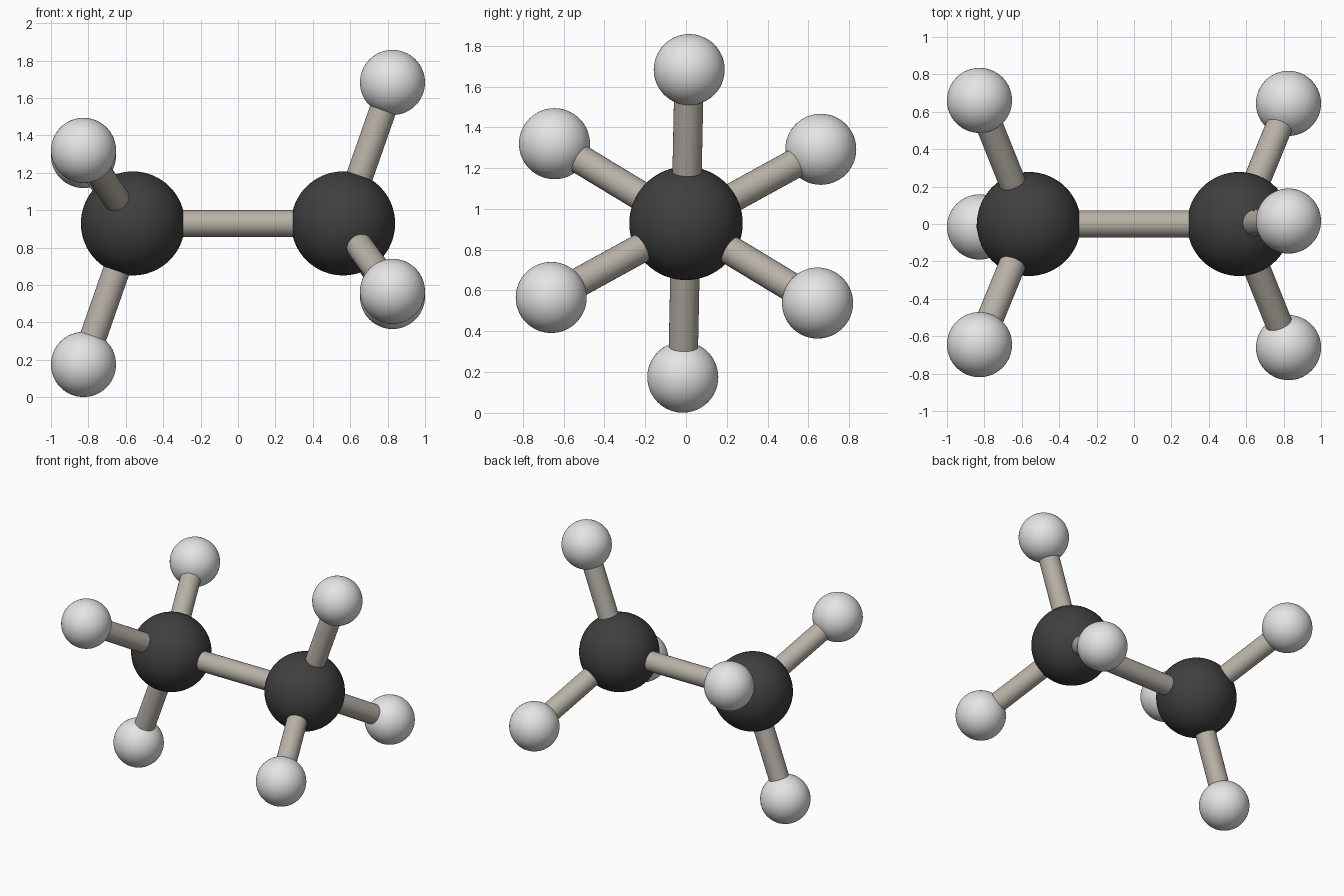
import bpy
import math
from mathutils import Vector

if "Cube" in bpy.data.objects:
    bpy.data.objects.remove(bpy.data.objects["Cube"])

CENTER_Z = 0.929
CARBON_X, CARBON_R = 0.562, 0.278
HYDROGEN_X, HYDROGEN_R = 0.826, 0.174
SPREAD, TWIST = 0.754, 1.2   # hydrogen distance from the axis, slight roll
BOND_R = 0.072


def material(name, rgb):
    m = bpy.data.materials.new(name)
    m.diffuse_color = (*rgb, 1.0)
    m.use_nodes = True
    m.node_tree.nodes["Principled BSDF"].inputs["Base Color"].default_value = m.diffuse_color
    return m


dark = material("charcoal", (0.05, 0.05, 0.05))
white = material("pale_grey", (0.78, 0.78, 0.78))
beige = material("warm_grey", (0.48, 0.44, 0.385))


def finish(name, mat):
    ob = bpy.context.object
    ob.name = name
    ob.data.materials.append(mat)
    bpy.ops.object.shade_smooth_by_angle(angle=math.radians(40))


def ball(name, pos, radius, mat):
    bpy.ops.mesh.primitive_uv_sphere_add(segments=64, ring_count=32,
                                         radius=radius, location=pos)
    finish(name, mat)


def bond(name, a, b):
    d = b - a
    bpy.ops.mesh.primitive_cylinder_add(
        vertices=32, radius=BOND_R, depth=d.length, location=(a + b) / 2,
        rotation=d.to_track_quat('Z', 'Y').to_euler())
    finish(name, beige)


# Two carbon ends, each with three hydrogens; the ends are staggered by 60 degrees
centers = []
for side, sign, start in (("left", -1, 60), ("right", 1, 0)):
    c = Vector((sign * CARBON_X, 0, CENTER_Z))
    centers.append(c)
    ball(f"{side}_carbon_ball", c, CARBON_R, dark)
    for i in range(3):
        a = math.radians(TWIST + start + 120 * i)
        h = Vector((sign * HYDROGEN_X, SPREAD * math.sin(a),
                    CENTER_Z + SPREAD * math.cos(a)))
        ball(f"{side}_hydrogen_ball_{i + 1}", h, HYDROGEN_R, white)
        bond(f"{side}_hydrogen_rod_{i + 1}", c, h)

# Central rod joining the two carbons
bond("central_rod", *centers)
